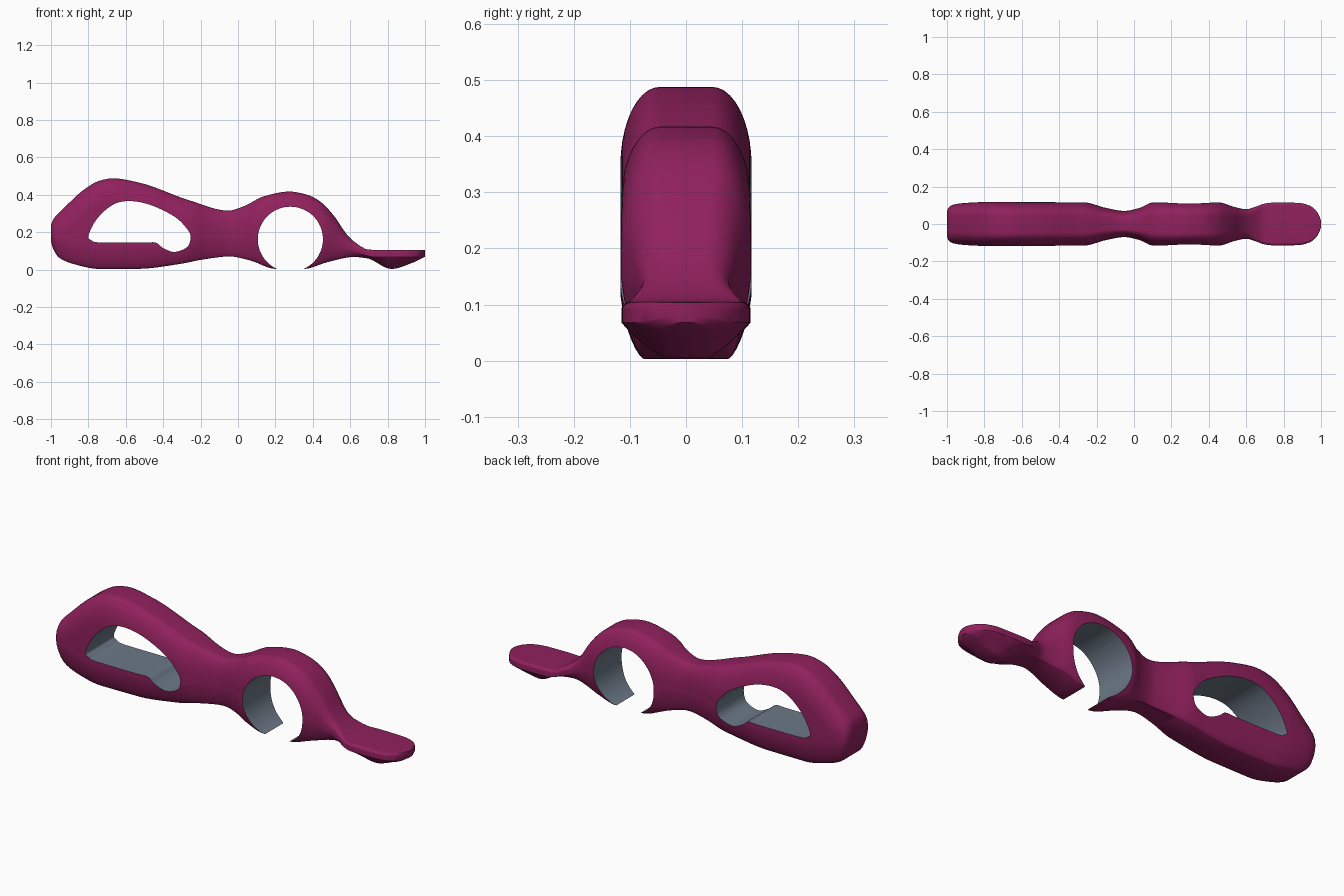
import bpy, bmesh, math
from mathutils import Vector

if "Cube" in bpy.data.objects:
    bpy.data.objects.remove(bpy.data.objects["Cube"])

# outline curves along x: top height, bottom height, half width
TOP = [(-1, .235), (-.99, .265), (-.97, .29), (-.94, .32), (-.82, .43), (-.74, .475), (-.67, .488),
       (-.53, .465), (-.26, .37), (-.05, .315), (.03, .338), (.14, .392), (.275, .417), (.37, .40),
       (.435, .367), (.515, .285), (.58, .19), (.64, .135), (.7, .106), (1, .104)]
BOTTOM = [(-1, .15), (-.99, .115), (-.97, .078), (-.95, .058), (-.87, .027), (-.74, .003), (-.53, .004),
          (-.31, .03), (-.18, .055), (-.045, .07), (.06, .05), (.205, .003), (.35, .003), (.48, .04),
          (.62, .067), (.69, .06), (.82, .003), (.93, .035), (1, .068)]
WIDTH = [(-1, .07), (-.99, .09), (-.97, .102), (-.92, .111), (-.8, .117), (-.27, .116), (-.15, .086),
         (-.05, .07), (.03, .086), (.1, .115), (.2, .117), (.45, .116), (.54, .09), (.6, .079),
         (.65, .092), (.7, .11), (.76, .115), (.88, .113), (.94, .098), (.975, .07), (.993, .038), (1, .015)]
# outline of the finger slot in the handle
SLOT = [(-.8, .18), (-.757, .267), (-.676, .342), (-.59, .366), (-.473, .347), (-.34, .283),
        (-.27, .214), (-.254, .17), (-.272, .12), (-.34, .094), (-.4, .115), (-.44, .144),
        (-.5, .144), (-.65, .144), (-.755, .146), (-.785, .157)]


def material(name, color):
    m = bpy.data.materials.new(name)
    m.diffuse_color = color
    m.use_nodes = True
    m.node_tree.nodes["Principled BSDF"].inputs["Base Color"].default_value = m.diffuse_color
    return m


plum = material("plum", (.28, .015, .11, 1))
grey = material("slate", (.15, .19, .24, 1))


def curve_at(pts, x):
    """Monotone cubic through (x, value) points."""
    n = len(pts)
    d = [(pts[i+1][1]-pts[i][1]) / (pts[i+1][0]-pts[i][0]) for i in range(n-1)]

    def slope(i):
        if i == 0 or i == n-1:
            return d[0] if i == 0 else d[-1]
        a, b = d[i-1], d[i]
        return 0 if a*b <= 0 else 2*a*b/(a+b)
    i = max(k for k in range(n-1) if pts[k][0] <= x or k == 0)
    h = pts[i+1][0]-pts[i][0]
    t = (x-pts[i][0])/h
    return (pts[i][1]*(2*t**3-3*t*t+1) + h*slope(i)*(t**3-2*t*t+t)
            + pts[i+1][1]*(3*t*t-2*t**3) + h*slope(i+1)*(t**3-t*t))


def smoothstep(a, b, x):
    t = min(1, max(0, (x-a)/(b-a)))
    return t*t*(3-2*t)


def mix(a, b, t):
    return a+(b-a)*t


def section(x, n=10):
    """Rounded cross-section: soft top, chamfered bottom; thin tab with a keel at the tail."""
    zt, zb, w = (curve_at(c, x) for c in (TOP, BOTTOM, WIDTH))
    h, tail = zt-zb, smoothstep(.58, .7, x)
    rt = mix(min(.14, .45*h), min(.014, .3*h), tail)
    rb = mix(min(.12, .42*h), max(.3*h, .068-zb), tail)
    ft = mix(.4, .85, tail)
    keel = smoothstep(.62, .74, x)*(1-smoothstep(.92, 1, x))
    fb = mix(.64, .32, keel)
    p = mix(1.5, 1.15, tail)
    half = []
    for i in range(n+1):
        a = math.pi/2*i/n
        half.append((w*(ft+(1-ft)*math.sin(a)), zt-rt*(1-math.cos(a))))
    for i in range(n+1):
        a = math.pi/2*i/n
        half.append((w*(fb+(1-fb)*math.cos(a)**(2/p)), zb+rb*(1-math.sin(a)**(2/p))))
    return [Vector((x, y, z)) for y, z in half] + [Vector((x, -y, z)) for y, z in reversed(half)]


def finish(name, bm, index):
    bmesh.ops.recalc_face_normals(bm, faces=bm.faces)
    for f in bm.faces:
        f.material_index = index
    me = bpy.data.meshes.new(name)
    bm.to_mesh(me)
    bm.free()
    me.materials.append(plum)
    me.materials.append(grey)
    ob = bpy.data.objects.new(name, me)
    bpy.context.collection.objects.link(ob)
    return ob


def prism(name, outline):
    bm = bmesh.new()
    face = bm.faces.new([bm.verts.new((x, -.3, z)) for x, z in outline])
    new = bmesh.ops.extrude_face_region(bm, geom=[face])["geom"]
    bmesh.ops.translate(bm, vec=(0, .6, 0), verts=[v for v in new if isinstance(v, bmesh.types.BMVert)])
    ob = finish(name, bm, 1)
    ob.hide_render = True
    return ob


def smooth_loop(pts, steps=6):
    """Closed Catmull-Rom loop."""
    out, n = [], len(pts)
    for i in range(n):
        a, b, c, d = (Vector(pts[(i+k) % n]) for k in (-1, 0, 1, 2))
        for s in range(steps):
            t = s/steps
            out.append(.5*(2*b+(c-a)*t+(2*a-5*b+4*c-d)*t*t+(3*b-a-3*c+d)*t**3))
    return out


# body lofted along x, with denser stations at both ends
xs = [-1, -.997, -.993, -.988, -.98, -.97, -.96]
xs += [-.94+.02*i for i in range(95)] + [.955, .97, .98, .987, .993, .997, 1]
bm = bmesh.new()
rings = [[bm.verts.new(v) for v in section(x)] for x in xs]
for r, s in zip(rings, rings[1:]):
    for i in range(len(r)):
        j = (i+1) % len(r)
        bm.faces.new((r[i], r[j], s[j], s[i]))
bm.faces.new(rings[0])
bm.faces.new(rings[-1])
body = finish("clip_handle_body", bm, 0)

# finger slot and round clip opening
circle = [(.28+.174*math.cos(math.tau*i/72), .162+.174*math.sin(math.tau*i/72)) for i in range(72)]
cutters = [prism("finger_slot_cutter", smooth_loop(SLOT)), prism("clip_opening_cutter", circle)]
bpy.context.view_layer.objects.active = body
body.select_set(True)
for c in cutters:
    m = body.modifiers.new(c.name, 'BOOLEAN')
    m.operation, m.solver, m.object = 'DIFFERENCE', 'EXACT', c
    bpy.ops.object.modifier_apply(modifier=m.name)
    bpy.data.objects.remove(c)

bpy.ops.object.shade_smooth_by_angle(angle=math.radians(32))
